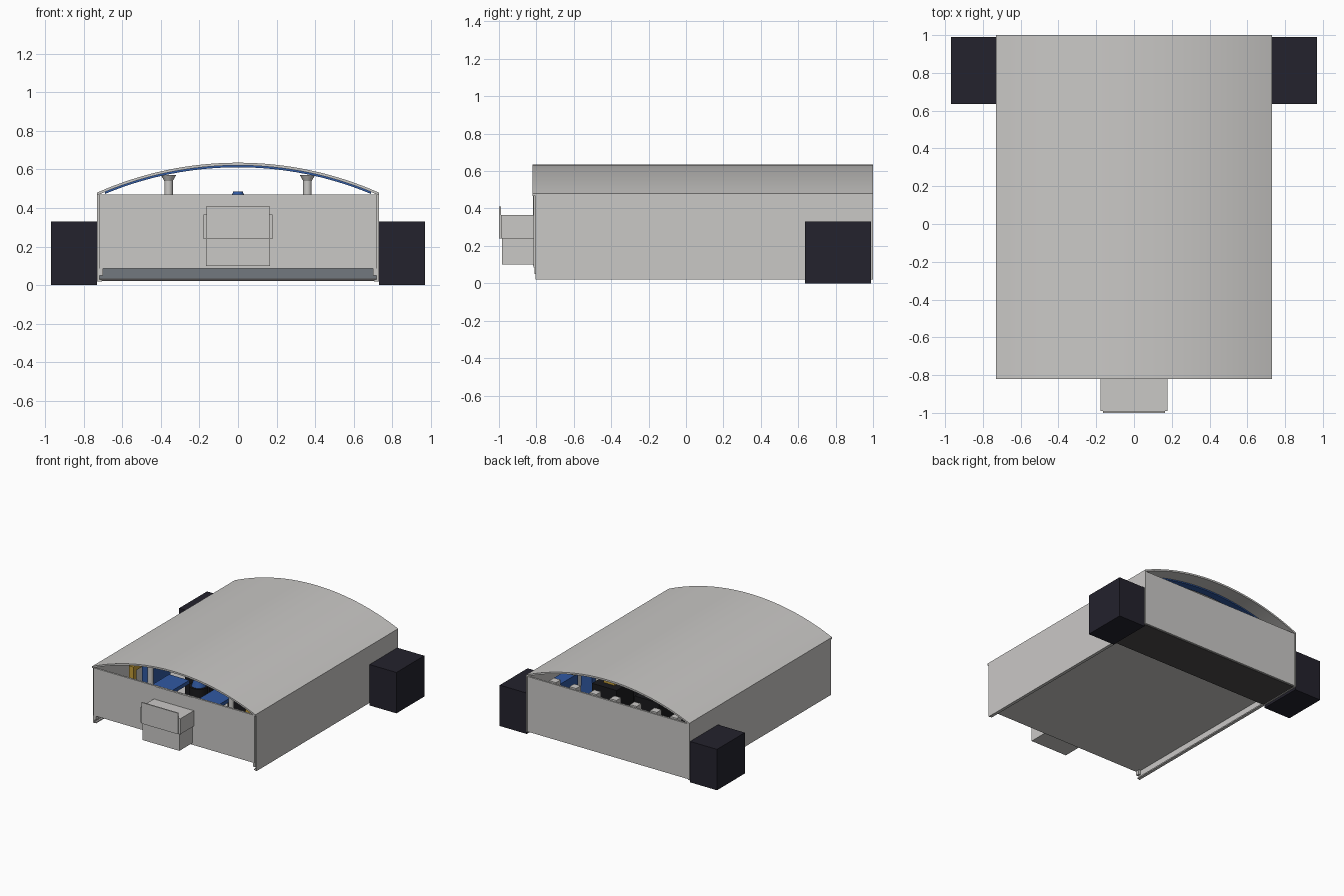
import bpy
import bmesh
import math
from mathutils import Vector

cube = bpy.data.objects.get("Cube")
if cube:
    bpy.data.objects.remove(cube, do_unlink=True)


def material(name, rgb):
    m = bpy.data.materials.new(name)
    m.use_nodes = True
    m.diffuse_color = (*rgb, 1)
    m.node_tree.nodes["Principled BSDF"].inputs["Base Color"].default_value = (*rgb, 1)
    return m


GREY = material("light grey", (0.59, 0.58, 0.565))
NAVY = material("dark navy", (0.017, 0.016, 0.026))
CHARCOAL = material("charcoal", (0.075, 0.07, 0.07))
STEEL = material("blue grey", (0.17, 0.19, 0.21))
BLUE = material("blue", (0.03, 0.1, 0.36))
YELLOW = material("yellow", (0.55, 0.34, 0.04))
BLACK = material("black", (0.01, 0.01, 0.012))


def finish(name, bm, mat, smooth=False):
    bmesh.ops.recalc_face_normals(bm, faces=bm.faces)
    mesh = bpy.data.meshes.new(name)
    bm.to_mesh(mesh)
    bm.free()
    mesh.materials.append(mat)
    obj = bpy.data.objects.new(name, mesh)
    bpy.context.collection.objects.link(obj)
    if smooth:
        bpy.ops.object.select_all(action="DESELECT")
        obj.select_set(True)
        bpy.context.view_layer.objects.active = obj
        bpy.ops.object.shade_smooth_by_angle(angle=math.radians(35))
    return obj


def box(name, xs, ys, zs, mat):
    """Box between two limits on each axis."""
    bm = bmesh.new()
    bmesh.ops.create_cube(bm, size=1)
    for v in bm.verts:
        v.co = Vector([lim[0] if c < 0 else lim[1] for c, lim in zip(v.co, (xs, ys, zs))])
    return finish(name, bm, mat)


def pair(name, xs, ys, zs, mat):
    """The same box on both sides."""
    box("left_" + name, xs, ys, zs, mat)
    box("right_" + name, (-xs[1], -xs[0]), ys, zs, mat)


def cylinder(name, x, y, z0, z1, r0, r1, mat):
    bm = bmesh.new()
    bmesh.ops.create_cone(bm, cap_ends=True, segments=16, radius1=r0, radius2=r1, depth=z1 - z0)
    bmesh.ops.translate(bm, vec=(x, y, (z0 + z1) / 2), verts=bm.verts)
    return finish(name, bm, mat, True)


HALF, EDGE, RISE = 0.73, 0.48, 0.155
RADIUS = (HALF ** 2 + RISE ** 2) / (2 * RISE)


def arch_z(x):
    return EDGE + RISE - RADIUS + math.sqrt(RADIUS ** 2 - x ** 2)


def arch(name, half, y0, y1, drop, thick, mat, steps=32):
    """Curved sheet hung a given distance below the roof line."""
    bm = bmesh.new()
    xs = [half * (2 * i / steps - 1) for i in range(steps + 1)]
    outline = [(x, arch_z(x) - drop) for x in xs]
    outline += [(x, arch_z(x) - drop - thick) for x in reversed(xs)]
    face = bm.faces.new([bm.verts.new((x, y0, z)) for x, z in outline])
    ext = bmesh.ops.extrude_face_region(bm, geom=[face])
    moved = [g for g in ext["geom"] if isinstance(g, bmesh.types.BMVert)]
    bmesh.ops.translate(bm, vec=(0, y1 - y0, 0), verts=moved)
    return finish(name, bm, mat, True)


# Shell
arch("roof", HALF, -0.82, 1.0, 0, 0.014, GREY)
pair("side_wall", (0.718, 0.73), (-0.805, 1.0), (0.02, 0.48), GREY)
pair("bottom_rail", (0.705, 0.718), (-0.8, 0.64), (0.02, 0.03), GREY)
pair("corner_tab", (0.7, 0.718), (-0.81, -0.78), (0.05, 0.09), GREY)
box("front_wall", (-0.718, 0.718), (-0.815, -0.8), (0.085, 0.47), GREY)
box("back_wall", (-0.722, 0.722), (0.982, 0.997), (0.025, 0.47), GREY)
box("floor", (-0.718, 0.718), (-0.8, 0.98), (0.085, 0.1), GREY)
box("rear_crossbeam", (-0.718, 0.718), (0.64, 0.98), (0.035, 0.085), STEEL)
box("rear_base_plate", (-0.718, 0.718), (0.635, 0.982), (0.022, 0.035), CHARCOAL)

# Outer blocks
pair("rear_block", (0.73, 0.97), (0.635, 0.99), (0.0, 0.33), NAVY)

# Front box with its raised face plate
box("front_panel", (-0.165, 0.165), (-0.819, -0.81), (0.095, 0.468), GREY)
box("front_lower_box", (-0.165, 0.165), (-0.983, -0.815), (0.1, 0.24), GREY)
box("front_upper_box", (-0.178, 0.178), (-0.99, -0.815), (0.24, 0.365), GREY)
box("front_face_plate", (-0.163, 0.163), (-1.0, -0.99), (0.24, 0.41), GREY)

# Roof ribs
for i, y in enumerate((-0.7, -0.2, 0.3, 0.82)):
    arch(f"roof_rib_{i}", 0.69, y, y + 0.06, 0.014, 0.01, BLUE)

# Posts with flared heads
for side in (-1, 1):
    for i, y in enumerate((-0.6, 0.0, 0.6)):
        x = side * 0.36
        cylinder(f"post_{side}_{i}", x, y, 0.1, 0.54, 0.022, 0.022, GREY)
        cylinder(f"post_head_{side}_{i}", x, y, 0.54, 0.572, 0.022, 0.04, GREY)

# Inner equipment
cylinder("centre_motor", 0, -0.5, 0.1, 0.4, 0.07, 0.07, BLACK)
cylinder("centre_cap", 0, -0.5, 0.4, 0.485, 0.055, 0.025, BLUE)
pair("yellow_frame", (0.5, 0.54), (-0.62, -0.58), (0.1, 0.46), YELLOW)
pair("yellow_beam", (0.5, 0.54), (-0.6, 0.7), (0.42, 0.46), YELLOW)
pair("blue_tray", (0.12, 0.3), (-0.72, -0.45), (0.36, 0.39), BLUE)
for i, y in enumerate((-0.25, 0.15, 0.55)):
    pair(f"equipment_box_{i}", (0.08, 0.3), (y, y + 0.22), (0.1, 0.44), BLACK)
    pair(f"equipment_lid_{i}", (0.14, 0.24), (y + 0.06, y + 0.16), (0.44, 0.46), YELLOW)
    pair(f"side_box_{i}", (0.58, 0.68), (y, y + 0.22), (0.1, 0.36), BLUE)
for i in range(7):
    x = -0.54 + i * 0.18
    box(f"rear_fitting_{i}", (x - 0.03, x + 0.03), (0.87, 0.93), (0.1, 0.45), GREY)
